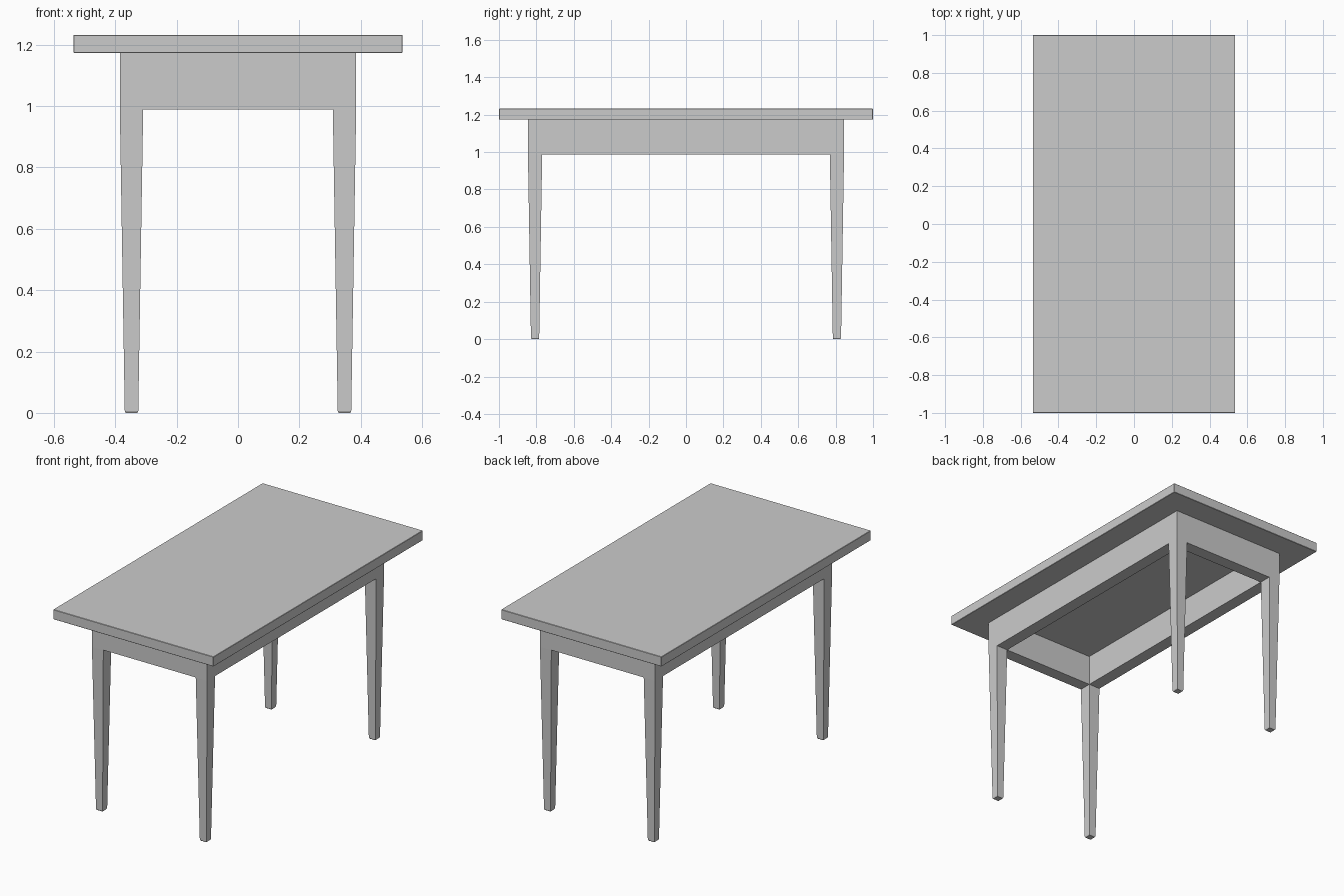
import bpy, bmesh

if "Cube" in bpy.data.objects:
    bpy.data.objects.remove(bpy.data.objects["Cube"])

TOP_Z, TOP_T = 1.232, 0.059
UNDER = TOP_Z - TOP_T          # underside of the tabletop
APRON_Z = 0.988                # lower edge of the aprons
LEG_X, LEG_Y, LEG_H = 0.347, 0.807, 0.038   # leg centres and upper half width


def finish(name, bm, bevel=0.0):
    bmesh.ops.recalc_face_normals(bm, faces=bm.faces)
    mesh = bpy.data.meshes.new(name)
    bm.to_mesh(mesh)
    bm.free()
    obj = bpy.data.objects.new(name, mesh)
    bpy.context.collection.objects.link(obj)
    if bevel:
        mod = obj.modifiers.new("edge_bevel", 'BEVEL')
        mod.width, mod.segments = bevel, 1
    return obj


def box(name, lo, hi, bevel=0.0):
    bm = bmesh.new()
    bmesh.ops.create_cube(bm, size=1)
    for v in bm.verts:
        v.co = [(a + b) / 2 + c * (b - a) for a, b, c in zip(lo, hi, v.co)]
    return finish(name, bm, bevel)


def leg(name, cx, cy):
    # square sections: chamfered foot, taper, straight upper block
    sections = [(0, 0.019), (0.006, 0.022), (APRON_Z, LEG_H), (UNDER, LEG_H)]
    bm = bmesh.new()
    rings = [[bm.verts.new((cx + sx * h, cy + sy * h, z))
              for sx, sy in ((-1, -1), (1, -1), (1, 1), (-1, 1))]
             for z, h in sections]
    for a, b in zip(rings, rings[1:]):
        for i in range(4):
            j = (i + 1) % 4
            bm.faces.new((a[i], a[j], b[j], b[i]))
    bm.faces.new(rings[0][::-1])
    bm.faces.new(rings[-1])
    return finish(name, bm)


# tabletop
box("tabletop", (-0.536, -1, UNDER), (0.536, 1, TOP_Z), 0.002)

# four tapered legs
for sx, side in ((-1, "left"), (1, "right")):
    for sy, end in ((-1, "front"), (1, "back")):
        leg(f"{end}_{side}_leg", sx * LEG_X, sy * LEG_Y)

# aprons fitted between the legs, flush with their faces
ix, iy = LEG_X - LEG_H, LEG_Y - LEG_H
for s, end, side in ((-1, "front", "left"), (1, "back", "right")):
    box(f"{end}_apron", (-ix, s * LEG_Y - LEG_H, APRON_Z),
        (ix, s * LEG_Y + LEG_H, UNDER))
    box(f"{side}_apron", (s * LEG_X - LEG_H, -iy, APRON_Z),
        (s * LEG_X + LEG_H, iy, UNDER))
